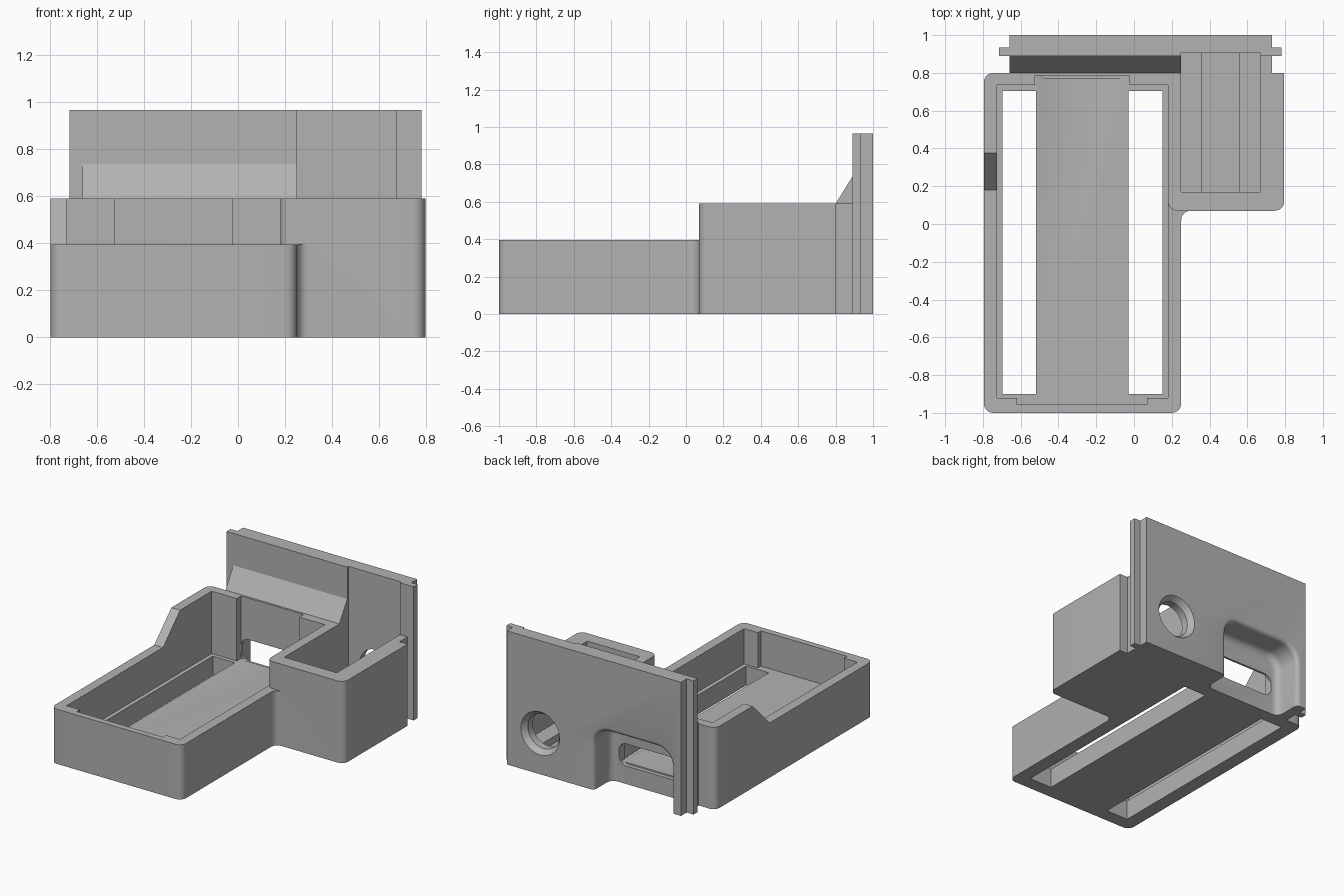
import bpy, bmesh, math

if "Cube" in bpy.data.objects:
    bpy.data.objects.remove(bpy.data.objects["Cube"])

grey = bpy.data.materials.new("plain grey")
grey.diffuse_color = (0.45, 0.45, 0.45, 1)
grey.use_nodes = True
grey.node_tree.nodes["Principled BSDF"].inputs["Base Color"].default_value = grey.diffuse_color


def loft(name, rings):
    """Closed solid through rings of equal point counts."""
    bm = bmesh.new()
    vs = [[bm.verts.new(p) for p in r] for r in rings]
    n = len(vs[0])
    for a, b in zip(vs, vs[1:]):
        for i in range(n):
            j = (i + 1) % n
            bm.faces.new((a[i], a[j], b[j], b[i]))
    bm.faces.new(vs[0][::-1])
    bm.faces.new(vs[-1])
    bmesh.ops.recalc_face_normals(bm, faces=bm.faces)
    me = bpy.data.meshes.new(name)
    bm.to_mesh(me)
    bm.free()
    ob = bpy.data.objects.new(name, me)
    bpy.context.collection.objects.link(ob)
    return ob


def up(pts, z0, z1):
    return loft("solid", [[(x, y, z) for x, y in pts] for z in (z0, z1)])


def along_x(pts, x0, x1):
    return loft("solid", [[(x, y, z) for y, z in pts] for x in (x0, x1)])


def box(x0, x1, y0, y1, z0, z1):
    return up([(x0, y0), (x1, y0), (x1, y1), (x0, y1)], z0, z1)


def rounded(a0, a1, b0, b1, radii, n=8):
    """Rounded rectangle, radii in order low-low, high-low, high-high, low-high."""
    pts = []
    corners = [(a0, b0, 1, 1, 180), (a1, b0, -1, 1, 270),
               (a1, b1, -1, -1, 0), (a0, b1, 1, -1, 90)]
    for (a, b, sa, sb, start), r in zip(corners, radii):
        if r == 0:
            pts.append((a, b))
            continue
        for i in range(n + 1):
            t = math.radians(start + 90 * i / n)
            pts.append((a + sa * r + r * math.cos(t), b + sb * r + r * math.sin(t)))
    return pts


def combine(base, other, op):
    m = base.modifiers.new("bool", "BOOLEAN")
    m.operation, m.solver, m.object = op, "EXACT", other
    dg = bpy.context.evaluated_depsgraph_get()
    base.data = bpy.data.meshes.new_from_object(base.evaluated_get(dg))
    base.modifiers.clear()
    bpy.data.objects.remove(other)


def add(base, other):
    combine(base, other, "UNION")


def cut(base, other):
    combine(base, other, "DIFFERENCE")


FLOOR, LOW, HIGH, TOP = 0.14, 0.395, 0.59, 0.965

# Tray body with the stepped and sloped rim
body = up(rounded(-0.795, 0.25, -1, 0.8, (0.05, 0.05, 0, 0.05)), 0, HIGH)
body.name = "housing"
cut(body, along_x([(-1.2, LOW), (0.18, LOW), (0.375, HIGH), (0.375, 0.8), (-1.2, 0.8)], -1, 0.5))

# Side box and the concave fillet where it meets the tray
add(body, up(rounded(0.18, 0.795, 0.07, 0.8, (0.05, 0.05, 0, 0)), 0, HIGH))
r = 0.05
fillet = [(0.22, 0.10), (0.22, 0.07 - r), (0.25, 0.07 - r)]
fillet += [(0.25 + r - r * math.cos(t), 0.07 - r + r * math.sin(t))
           for t in [math.pi / 2 * i / 8 for i in range(1, 9)]]
fillet += [(0.25 + r, 0.10)]
add(body, up(fillet, 0, LOW))

# Neck, sloped brace, back panel and its side flanges
add(body, box(-0.66, 0.73, 0.78, 0.95, 0, HIGH))
add(body, box(-0.66, 0.73, 0.89, 1.0, 0, TOP))
add(body, box(-0.715, 0.78, 0.89, 0.935, 0, TOP))
add(body, along_x([(0.8, 0.5), (0.8, HIGH), (0.89, 0.735), (0.92, 0.735), (0.92, 0.5)], -0.66, 0.25))

# Tray pocket with end notches
cut(body, up([(-0.725, -0.92), (-0.62, -0.92), (-0.62, -0.955), (0.07, -0.955), (0.07, -0.92),
              (0.18, -0.92), (0.18, 0.735), (-0.025, 0.735), (-0.025, 0.785),
              (-0.525, 0.785), (-0.525, 0.735), (-0.725, 0.735)], FLOOR, 0.8))

# Two long floor slots
for x0, x1 in ((-0.695, -0.52), (-0.03, 0.15)):
    cut(body, box(x0, x1, -0.9, 0.705, -0.1, 0.3))

# Side pocket with a floor groove
cut(body, box(0.25, 0.67, 0.17, 0.905, FLOOR, 1.2))
cut(body, box(0.36, 0.555, 0.17, 0.905, 0.09, 0.3))

# Round port with a countersunk rim
rings = []
for y, rad in ((0.85, 0.125), (0.96, 0.125), (1.0, 0.155), (1.05, 0.155)):
    rings.append([(0.465 + rad * math.cos(k * math.pi / 24), y,
                   0.295 + rad * math.sin(k * math.pi / 24)) for k in range(48)])
cut(body, loft("port_cutter", rings))

# Deep recess in the back: rounded mouth, filleted floor, open at the bottom
steps = [(1.05, 0.03), (1.0, 0.03)]
steps += [(0.97 + 0.03 * math.cos(t), 0.03 - 0.03 * math.sin(t))
          for t in [math.pi / 2 * i / 5 for i in range(1, 6)]]
steps += [(0.85 - 0.05 * math.sin(t), -0.05 + 0.05 * math.cos(t))
          for t in [math.pi / 2 * i / 5 for i in range(0, 6)]]
rings = []
for y, o in steps:
    prof = rounded(-0.275 - 0.31 - o, -0.275 + 0.31 + o, -0.2, 0.45 + o,
                   (0, 0, 0.12 + o, 0.12 + o))
    rings.append([(x, y, z) for x, z in prof])
cut(body, loft("recess_cutter", rings))

# Rounded window through the thin wall of the recess
win = rounded(-0.525, -0.025, FLOOR - 0.01, 0.29, (0.06,) * 4)
cut(body, loft("window_cutter", [[(x, y, z) for x, z in win] for y in (0.77, 0.83)]))

# Finish: one colour, smooth rounded corners with sharp edges
body.data.materials.clear()
body.data.materials.append(grey)
for p in body.data.polygons:
    p.material_index = 0
bpy.context.view_layer.objects.active = body
body.select_set(True)
bpy.ops.object.shade_smooth_by_angle(angle=math.radians(30))
